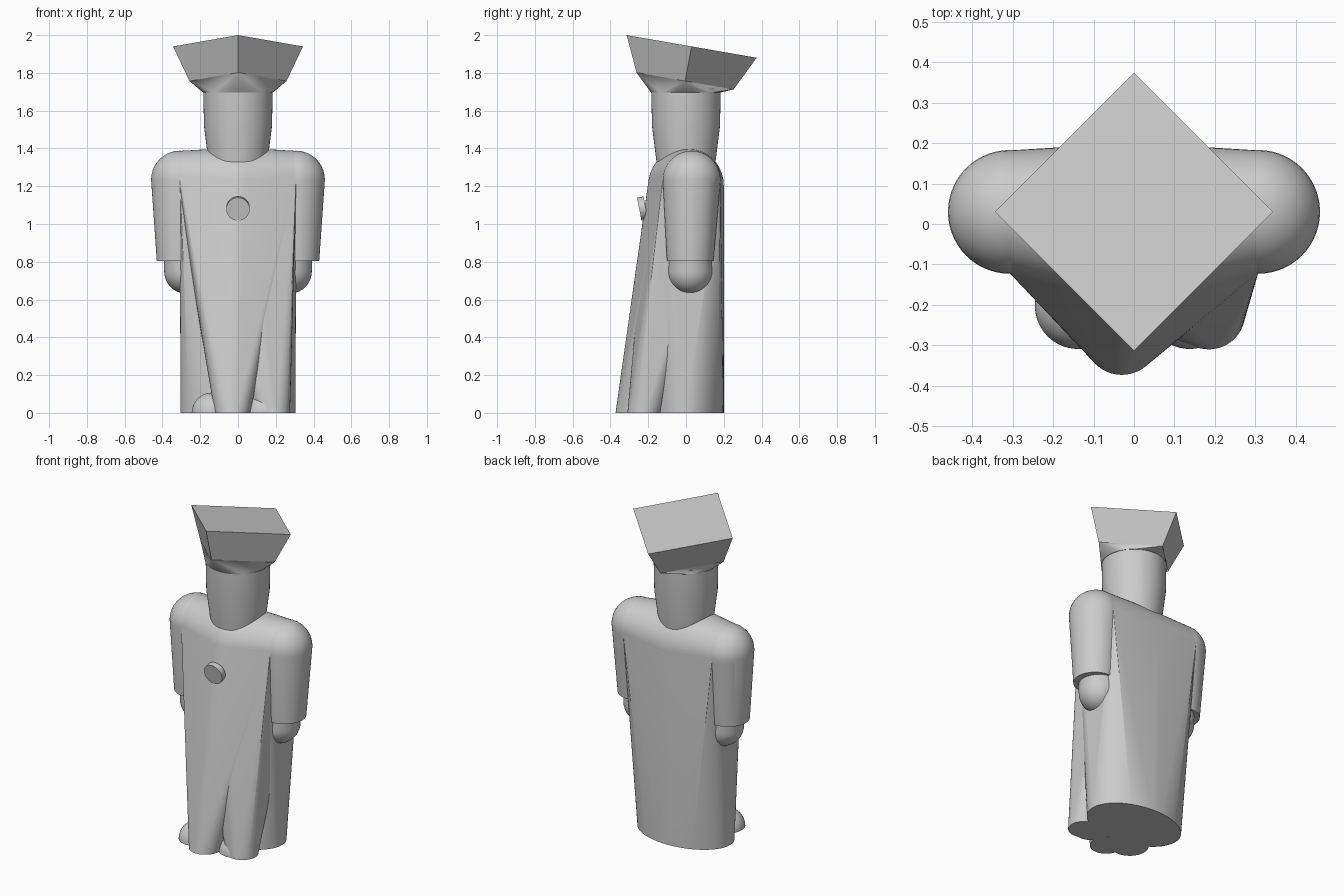
import bpy
import bmesh
from math import sin, cos, pi, radians
from mathutils import Vector

cube = bpy.data.objects.get("Cube")
if cube:
    bpy.data.objects.remove(cube, do_unlink=True)

grey = bpy.data.materials.new("plain_grey")
grey.use_nodes = True
color = (0.6, 0.6, 0.6, 1)
grey.diffuse_color = color
grey.node_tree.nodes["Principled BSDF"].inputs["Base Color"].default_value = color

SEG = 56


def ring(center, rx, ry, axis="z", seg=SEG):
    """Points of an ellipse square to the given axis."""
    pts = []
    for i in range(seg):
        u, v = rx * cos(2 * pi * i / seg), ry * sin(2 * pi * i / seg)
        offset = (u, v, 0) if axis == "z" else (0, u, v)
        pts.append(Vector(center) + Vector(offset))
    return pts


def ball(center, r, low=-90):
    """Points of a sphere, from the given latitude up to its top."""
    pts = [Vector(center) + Vector((0, 0, r))]
    steps = 20
    for i in range(steps):
        a = radians(low + (90 - low) * i / steps)
        level = Vector(center) + Vector((0, 0, r * sin(a)))
        rad = r * cos(a)
        pts += ring(level, rad, rad) if rad > 0.001 else [level]
    return pts


def hull(name, pts, angle=25):
    """Convex body around the points, smooth except at sharp edges."""
    bm = bmesh.new()
    for p in pts:
        bm.verts.new(p)
    bmesh.ops.convex_hull(bm, input=bm.verts[:])
    loose = [v for v in bm.verts if not v.link_faces]
    bmesh.ops.delete(bm, geom=loose, context="VERTS")
    bmesh.ops.dissolve_limit(bm, angle_limit=radians(0.2),
                             verts=bm.verts[:], edges=bm.edges[:])
    bmesh.ops.recalc_face_normals(bm, faces=bm.faces[:])
    mesh = bpy.data.meshes.new(name)
    bm.to_mesh(mesh)
    bm.free()
    mesh.materials.append(grey)
    obj = bpy.data.objects.new(name, mesh)
    bpy.context.collection.objects.link(obj)
    bpy.ops.object.select_all(action="DESELECT")
    obj.select_set(True)
    bpy.context.view_layer.objects.active = obj
    bpy.ops.object.shade_smooth_by_angle(angle=radians(angle))
    return obj


# Robe: one chest shape stretched down to the base and to two front folds
SHOULDER = Vector((0.307, 0.03, 1.235))
chest = ball((0, 0, 1.205), 0.2)
for side in (-1, 1):
    chest += ring((side * SHOULDER.x, SHOULDER.y, SHOULDER.z), 0.152, 0.152, "x")

hull("robe", chest + ring((0, 0, 0), 0.305, 0.2))
hull("robe_front_fold", chest + ring((-0.03, -0.28, 0), 0.093, 0.093))
hull("robe_left_fold", chest + ring((0.185, -0.22, 0), 0.09, 0.09))

# Sleeves, hands and feet
for side, label in ((-1, "right"), (1, "left")):
    shoulder = (side * SHOULDER.x, SHOULDER.y, SHOULDER.z)
    cuff = (side * 0.307, 0.022, 0.805)
    hull(label + "_sleeve", ball(shoulder, 0.153) + ring(cuff, 0.123, 0.123))
    hull(label + "_hand", ball((side * 0.272, 0.022, 0.75), 0.119)
         + ring((side * 0.285, 0.022, 0.9), 0.11, 0.11))
    hull(label + "_foot", ball((side * 0.138, -0.202, 0), 0.107, low=0))

# Head, tapering down into the collar
hull("head", ring((0, 0, 1.72), 0.184, 0.184) + ring((0, 0, 1.52), 0.18, 0.18)
     + ring((0, 0, 1.28), 0.15, 0.15))


# Cap: a tilted square board over a crown that closes onto the head
def tilted_square(r, y, z):
    slope = -0.174
    return [Vector((px * r, y + py * r, z + slope * py * r))
            for px, py in ((0, -1), (1, 0), (0, 1), (-1, 0))]


band = tilted_square(0.257, -0.005, 1.757)
hull("cap_board", tilted_square(0.344, 0.03, 1.94) + band, angle=10)
hull("cap_crown", band + ring((0, 0, 1.697), 0.186, 0.186), angle=20)

# Round badge on the chest
badge = hull("chest_badge", ring((0, 0, 0), 0.062, 0.062)
             + ring((0, 0, 0.035), 0.062, 0.062))
badge.location = (0, -0.213, 1.085)
badge.rotation_euler = (radians(101), 0, 0)
